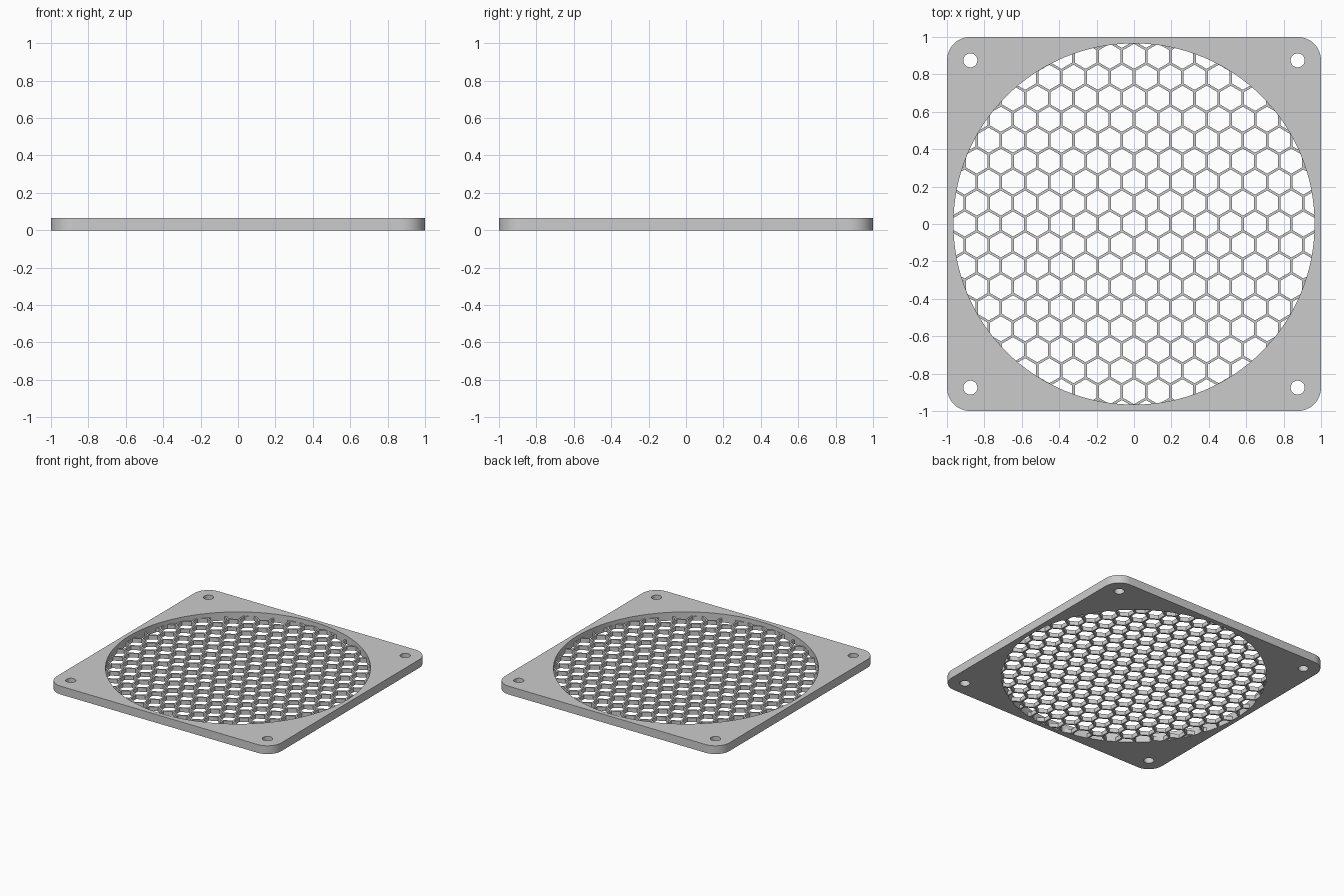
import bpy
import bmesh
from math import sin, cos, pi, radians, sqrt, hypot

HEIGHT = 0.0665      # frame thickness
MESH_HEIGHT = 0.033  # honeycomb thickness
OPENING = 0.9655     # radius of the round opening
CORNER = 0.125       # corner radius, concentric with the screw holes
HOLE = 0.0375        # screw hole radius
PITCH = 0.1294       # distance between honeycomb cells
WALL = 0.0135        # honeycomb wall thickness

cube = bpy.data.objects.get("Cube")
if cube:
    bpy.data.objects.remove(cube, do_unlink=True)

grey = bpy.data.materials.new("plain grey")
grey.use_nodes = True
grey.diffuse_color = (0.6, 0.6, 0.6, 1)
grey.node_tree.nodes["Principled BSDF"].inputs["Base Color"].default_value = (0.6, 0.6, 0.6, 1)


def arc(cx, cy, r, start, sweep, steps):
    """Points along an arc, counter-clockwise."""
    return [(cx + r * cos(start + sweep * i / steps),
             cy + r * sin(start + sweep * i / steps)) for i in range(steps + 1)]


def circle(cx, cy, r, sides, start=0):
    return arc(cx, cy, r, start, 2 * pi, sides)[:-1]


def prisms(name, outlines, z0, z1):
    """One object holding an upright prism for each outline."""
    bm = bmesh.new()
    for outline in outlines:
        low = [bm.verts.new((x, y, z0)) for x, y in outline]
        high = [bm.verts.new((x, y, z1)) for x, y in outline]
        bm.faces.new(low[::-1])
        bm.faces.new(high)
        for i in range(len(low)):
            j = (i + 1) % len(low)
            bm.faces.new((low[i], low[j], high[j], high[i]))
    mesh = bpy.data.meshes.new(name)
    bm.to_mesh(mesh)
    bm.free()
    mesh.materials.append(grey)
    obj = bpy.data.objects.new(name, mesh)
    bpy.context.collection.objects.link(obj)
    return obj


def finish(obj, cutter):
    """Cut the openings, remove the cutter and smooth the round walls."""
    cutter.hide_render = True
    mod = obj.modifiers.new("openings", 'BOOLEAN')
    mod.operation = 'DIFFERENCE'
    mod.solver = 'EXACT'
    mod.object = cutter
    bpy.ops.object.select_all(action='DESELECT')
    bpy.context.view_layer.objects.active = obj
    obj.select_set(True)
    bpy.ops.object.modifier_apply(modifier=mod.name)
    bpy.data.objects.remove(cutter, do_unlink=True)
    bpy.ops.object.shade_smooth_by_angle(angle=radians(30))


# Square frame with rounded corners, round opening and four screw holes
c = 1 - CORNER
corners = [(c, c), (-c, c), (-c, -c), (c, -c)]
outline = []
for k, (x, y) in enumerate(corners):
    outline += arc(x, y, CORNER, k * pi / 2, pi / 2, 12)
frame = prisms("frame", [outline], 0, HEIGHT)
holes = [circle(0, 0, OPENING, 128)] + [circle(x, y, HOLE, 32) for x, y in corners]
finish(frame, prisms("frame_cutter", holes, -0.1, 0.2))

# Honeycomb guard, level with the underside of the frame, one cell at the centre
guard = prisms("honeycomb_guard", [circle(0, 0, OPENING, 128)], 0, MESH_HEIGHT)
cell_radius = (PITCH - WALL) / sqrt(3)
cells = []
for row in range(-9, 10):
    for col in range(-9, 10):
        x = (col + 0.5 * (row % 2)) * PITCH
        y = row * PITCH * sqrt(3) / 2
        if hypot(x, y) < OPENING + cell_radius:
            cells.append(circle(x, y, cell_radius, 6, pi / 6))
finish(guard, prisms("cell_cutter", cells, -0.1, 0.2))
